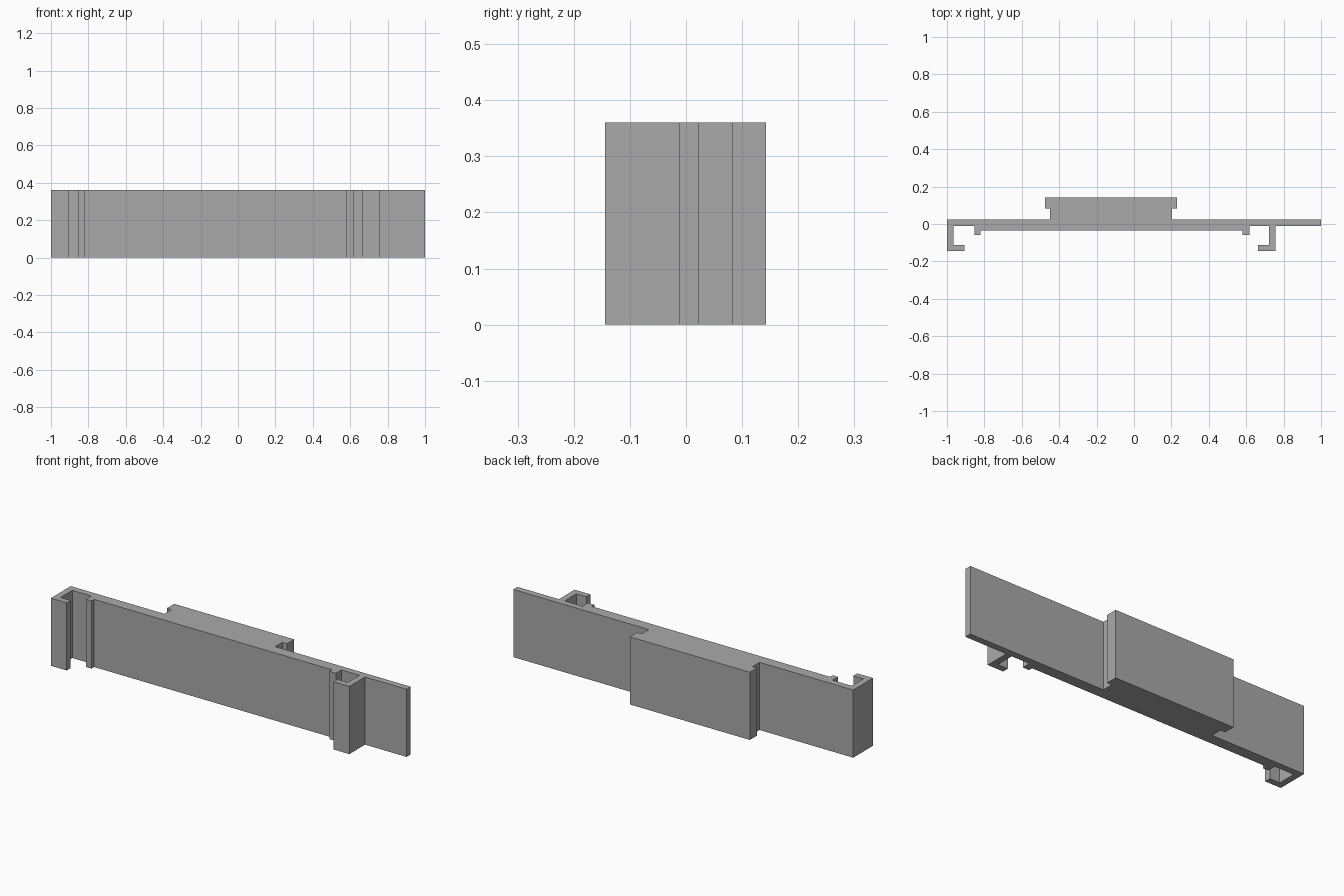
import bpy
import bmesh

cube = bpy.data.objects.get("Cube")
if cube:
    bpy.data.objects.remove(cube, do_unlink=True)

HEIGHT = 0.36
# Depth levels shared along the outline
HEAD, STEP, BACK = 0.143, 0.083, 0.023
PLATE, THICK, RIB, LIP, FRONT = -0.012, -0.036, -0.058, -0.111, -0.144

grey = bpy.data.materials.new("mid_grey")
grey.use_nodes = True
colour = (0.4, 0.4, 0.4, 1)
grey.diffuse_color = colour
grey.node_tree.nodes["Principled BSDF"].inputs["Base Color"].default_value = colour


def extrude_outline(name, points, height):
    bm = bmesh.new()
    base = bm.faces.new([bm.verts.new((x, y, 0)) for x, y in points])
    top = bmesh.ops.extrude_face_region(bm, geom=[base], use_keep_orig=True)["geom"]
    verts = [g for g in top if isinstance(g, bmesh.types.BMVert)]
    bmesh.ops.translate(bm, verts=verts, vec=(0, 0, height))
    bmesh.ops.recalc_face_normals(bm, faces=bm.faces)
    mesh = bpy.data.meshes.new(name)
    bm.to_mesh(mesh)
    bm.free()
    mesh.materials.append(grey)
    obj = bpy.data.objects.new(name, mesh)
    bpy.context.collection.objects.link(obj)
    return obj


# Hook on the right end, then the thick panel with a rib at each edge
right_hook = [(-1, BACK), (-1, FRONT), (-0.907, FRONT), (-0.907, LIP),
              (-0.966, LIP), (-0.966, PLATE)]
panel = [(-0.853, PLATE), (-0.853, RIB), (-0.822, RIB), (-0.822, THICK),
         (0.58, THICK), (0.58, RIB), (0.617, RIB), (0.617, PLATE)]
# Hook set in from the left end, then the thin end flange
left_hook = [(0.722, PLATE), (0.722, LIP), (0.663, LIP), (0.663, FRONT),
             (0.756, FRONT), (0.756, PLATE)]
flange = [(1, PLATE), (1, BACK)]
# Undercut rail block on the back
rail = [(0.203, BACK), (0.203, STEP), (0.23, STEP), (0.23, HEAD),
        (-0.476, HEAD), (-0.476, STEP), (-0.449, STEP), (-0.449, BACK)]

extrude_outline("bracket_extrusion",
                right_hook + panel + left_hook + flange + rail, HEIGHT)
